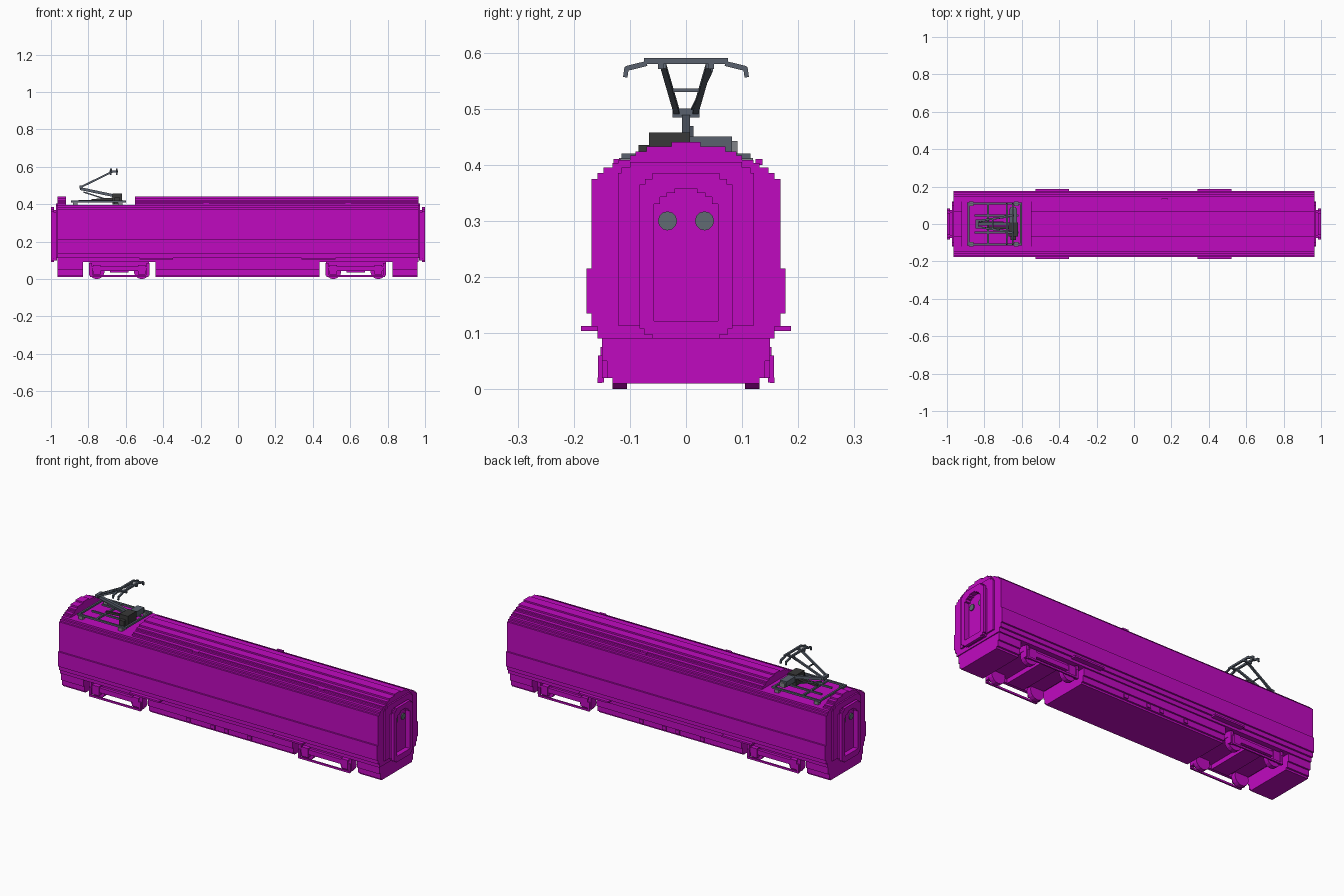
import bpy, bmesh, math
from mathutils import Vector

cube = bpy.data.objects.get("Cube")
if cube:
    bpy.data.objects.remove(cube, do_unlink=True)


def material(name, rgb):
    m = bpy.data.materials.new(name)
    m.use_nodes = True
    m.diffuse_color = (*rgb, 1)
    m.node_tree.nodes["Principled BSDF"].inputs["Base Color"].default_value = (*rgb, 1)
    return m


PAINT = material("magenta paint", (0.53, 0.003, 0.53))
STEEL = material("blue grey steel", (0.10, 0.12, 0.155))
DARK = material("dark grey", (0.04, 0.04, 0.04))
LIGHT = material("light grey", (0.22, 0.23, 0.25))
GLASS = material("window grey", (0.12, 0.145, 0.17))


def finish(name, bm, mat):
    bmesh.ops.recalc_face_normals(bm, faces=bm.faces)
    me = bpy.data.meshes.new(name)
    bm.to_mesh(me)
    bm.free()
    me.materials.append(mat)
    ob = bpy.data.objects.new(name, me)
    bpy.context.collection.objects.link(ob)
    return ob


def stair(z0, levels):
    """Symmetric stepped outline from (half width, top z) levels, bottom to top."""
    right, z = [], z0
    for w, top in levels:
        right += [(w, z), (w, top)]
        z = top
    return right + [(-y, z) for y, z in reversed(right)]


def prism(name, outline, x0, x1, mat=PAINT):
    """Extrude a (y, z) outline along x."""
    bm = bmesh.new()
    face = bm.faces.new([bm.verts.new((x0, y, z)) for y, z in outline])
    ext = bmesh.ops.extrude_face_region(bm, geom=[face])["geom"]
    bmesh.ops.translate(bm, vec=(x1 - x0, 0, 0),
                        verts=[v for v in ext if isinstance(v, bmesh.types.BMVert)])
    return finish(name, bm, mat)


def box(name, x, y, z, mat=PAINT):
    return prism(name, [(y[0], z[0]), (y[1], z[0]), (y[1], z[1]), (y[0], z[1])], x[0], x[1], mat)


def rod(name, p, q, w, mat=STEEL):
    """Square bar between two points."""
    p, q = Vector(p), Vector(q)
    bm = bmesh.new()
    bmesh.ops.create_cube(bm, size=1)
    bmesh.ops.scale(bm, vec=(w, w, (q - p).length + w * 0.5), verts=bm.verts)
    d = q - p
    up = Vector((0, 1, 0)) if abs(d.normalized().y) < 0.9 else Vector((1, 0, 0))
    zc = d.normalized()
    xc = up.cross(zc).normalized()
    yc = zc.cross(xc)
    for v in bm.verts:
        v.co = (p + q) / 2 + xc * v.co.x + yc * v.co.y + zc * v.co.z
    return finish(name, bm, mat)


def disc(name, centre, r, depth, axis, mat, sides=12):
    bm = bmesh.new()
    bmesh.ops.create_cone(bm, cap_ends=True, segments=sides, radius1=r, radius2=r, depth=depth)
    for v in bm.verts:
        a, b, c = v.co
        v.co = Vector(centre) + Vector((c, a, b) if axis == "x" else (a, c, b))
    return finish(name, bm, mat)


# Body shell and stepped roof, with an open well for the current collector
E = 0.965
prism("body", stair(0.09, [(0.158, 0.112), (0.168, 0.135), (0.177, 0.215),
                           (0.168, 0.375), (0.158, 0.385), (0.147, 0.395)]), -E, E)
ROOF = stair(0.395, [(0.131, 0.403), (0.12, 0.409), (0.10, 0.417), (0.09, 0.424),
                     (0.07, 0.433), (0.026, 0.441)])
prism("roof_end", ROOF, -E, -0.92)
prism("roof_main", ROOF, -0.55, E)
for x, y in ((0.165, 0.13), (-0.17, -0.123), (0.59, -0.123)):
    box("roof_hatch", (x - 0.018, x + 0.018), (y - 0.006, y + 0.006), (0.40, 0.41))

# Lower skirts, tapering towards the track
SKIRT = stair(0.01, [(0.131, 0.02), (0.141, 0.05), (0.15, 0.09)])
prism("end_skirt_right", SKIRT, -E, -0.83)
prism("middle_skirt", SKIRT, -0.44, 0.435)
prism("end_skirt_left", SKIRT, 0.825, 0.96)
for s in (-1, 1):
    for x in (-0.2, -0.05, 0.03, 0.17):
        box("skirt_latch", (x - 0.012, x + 0.012), sorted((s * 0.14, s * 0.147)), (0.025, 0.045))

# Gangway ends: panel, hollow frame, door and windows
OUTER = stair(0.09, [(0.06, 0.098), (0.075, 0.108), (0.083, 0.365), (0.073, 0.375), (0.06, 0.385)])
NECK = stair(0.10, [(0.068, 0.11), (0.076, 0.355), (0.064, 0.37)])
INNER = stair(0.122, [(0.057, 0.33), (0.046, 0.343), (0.035, 0.35), (0.02, 0.358)])
PANEL = stair(0.114, [(0.121, 0.385), (0.115, 0.395), (0.10, 0.405)])
for s in (-1, 1):
    prism("end_panel", PANEL, s * 0.96, s * 0.973)
    cutter = prism("gangway_cutter", INNER, s * 0.94, s * 1.05)
    cutter.hide_render = True
    cutter.hide_set(True)
    cutter.display_type = "WIRE"
    for name, outline, a, b in (("gangway_neck", NECK, 0.968, 0.986),
                                ("gangway_frame", OUTER, 0.985, 1.0)):
        ring = prism(name, outline, s * a, s * b)
        mod = ring.modifiers.new("opening", "BOOLEAN")
        mod.operation = "DIFFERENCE"
        mod.solver = "EXACT"
        mod.object = cutter
        dg = bpy.context.evaluated_depsgraph_get()
        ring.data = bpy.data.meshes.new_from_object(ring.evaluated_get(dg))
        ring.modifiers.clear()
    bpy.data.objects.remove(cutter, do_unlink=True)
    for y in (-0.033, 0.033):
        disc("door_window", (s * 0.975, y, 0.30), 0.017, 0.006, "x", GLASS)

# Bogies
for c in (-0.635, 0.63):
    box("bogie_floor", (c - 0.16, c + 0.16), (-0.13, 0.13), (0.06, 0.09))
    box("bogie_bolster", (c - 0.05, c + 0.05), (-0.125, 0.125), (0.035, 0.06))
    sill = -0.437 if c < 0 else 0.43
    for s in (-1, 1):
        def side(a, b):
            return sorted((s * a, s * b))
        box("bogie_sill", (sill - 0.09, sill + 0.09), side(0.15, 0.187), (0.104, 0.113))
        box("side_frame", (c - 0.15, c + 0.15), side(0.132, 0.148), (0.042, 0.068))
        box("side_rail", (c - 0.155, c + 0.155), side(0.15, 0.158), (0.011, 0.021))
        for e in (-1, 1):
            x = c + e * 0.12
            disc("wheel", (x, s * 0.118, 0.042), 0.042, 0.026, "y", PAINT, 16)
            box("axle_box", (x - 0.02, x + 0.02), side(0.13, 0.152), (0.025, 0.075))
            box("spring", (x + e * 0.025, x + e * 0.042), side(0.13, 0.15), (0.02, 0.085))
            box("rail_hanger", (c + e * 0.15 - 0.006, c + e * 0.15 + 0.006), side(0.146, 0.157), (0.012, 0.06))

# Current collector base frame on insulators
for s in (-1, 1):
    rod("base_rail", (-0.89, s * 0.11, 0.415), (-0.60, s * 0.11, 0.415), 0.010)
    rod("base_inner_rail", (-0.85, s * 0.045, 0.418), (-0.62, s * 0.045, 0.418), 0.009)
    for x in (-0.87, -0.63):
        box("insulator", (x - 0.012, x + 0.012), (s * 0.108 - 0.011, s * 0.108 + 0.011), (0.392, 0.412), LIGHT)
for x in (-0.885, -0.78, -0.605):
    rod("base_cross_bar", (x, -0.11, 0.415), (x, 0.11, 0.415), 0.010)
box("drive_block", (-0.67, -0.62), (-0.066, 0.007), (0.40, 0.458), DARK)
box("drive_side", (-0.66, -0.63), (-0.085, -0.066), (0.40, 0.435), DARK)
box("spring_box", (-0.665, -0.625), (0.007, 0.082), (0.42, 0.45), STEEL)
box("spring_cap", (-0.66, -0.63), (0.075, 0.092), (0.418, 0.442), LIGHT)
rod("damper", (-0.78, -0.02, 0.422), (-0.66, -0.02, 0.43), 0.012, DARK)

# Folding arms
KNEE = (-0.84, 0, 0.483)
rod("lower_arm", (-0.635, 0, 0.44), KNEE, 0.015)
rod("control_rod", (-0.70, 0.01, 0.425), (-0.825, 0.01, 0.465), 0.007)
rod("knee_joint", (-0.84, -0.02, 0.492), (-0.84, 0.02, 0.492), 0.016)
for s in (-1, 1):
    rod("upper_arm", (-0.84, s * 0.016, 0.492), (-0.67, s * 0.04, 0.575), 0.010)
rod("upper_brace", (-0.755, -0.027, 0.533), (-0.755, 0.027, 0.533), 0.006)
rod("guide_rod", (-0.82, 0.012, 0.50), (-0.68, 0.045, 0.568), 0.005)

# Contact head with drooping horns
for x in (-0.68, -0.648):
    rod("contact_strip", (x, -0.072, 0.585), (x, 0.072, 0.585), 0.010)
    for s in (-1, 1):
        rod("horn", (x, s * 0.072, 0.58), (x, s * 0.105, 0.572), 0.009)
        rod("horn_tip", (x, s * 0.106, 0.572), (x, s * 0.108, 0.558), 0.008)
for s in (-1, 1):
    rod("head_link", (-0.685, s * 0.045, 0.576), (-0.643, s * 0.045, 0.576), 0.010)
